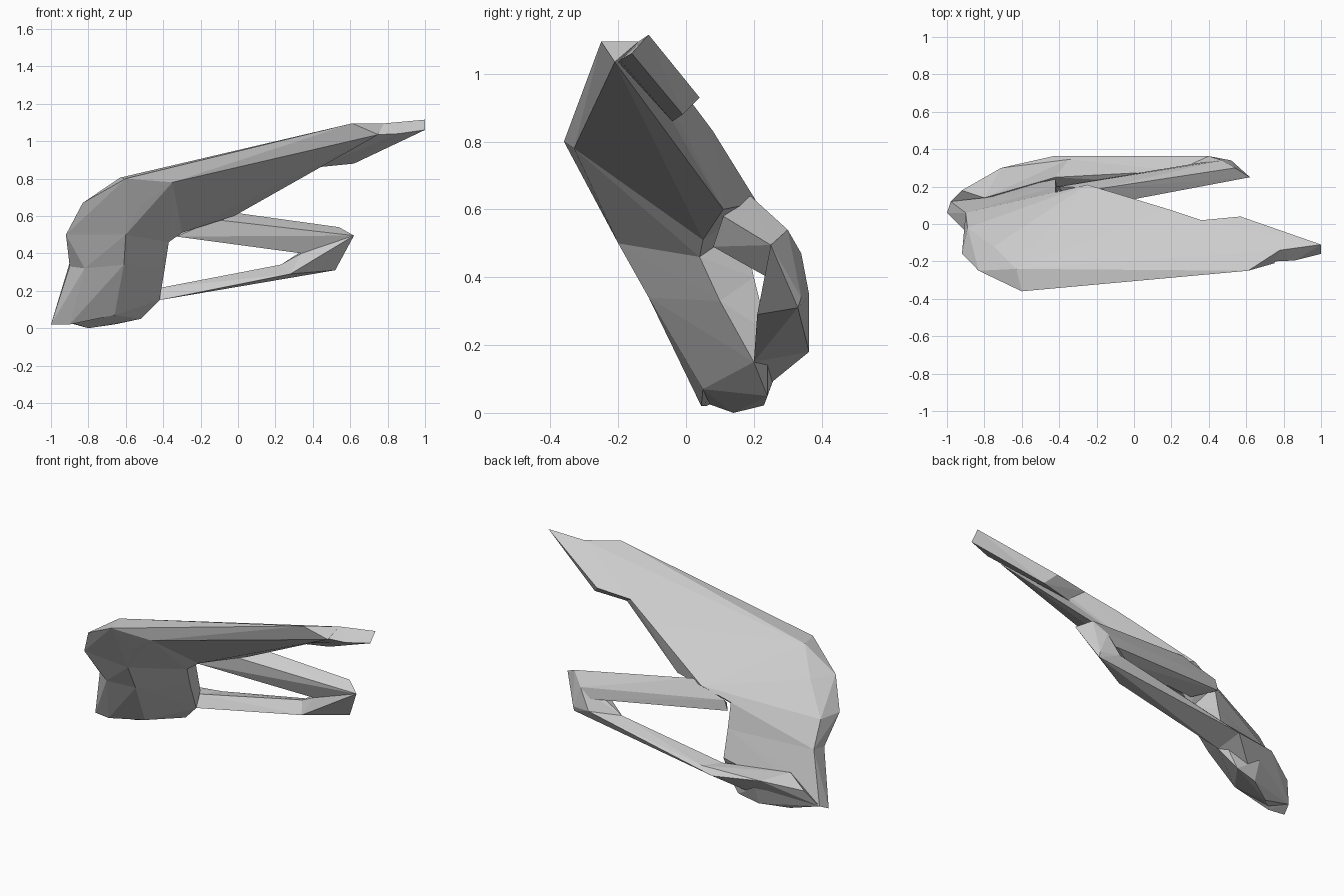
import bpy, bmesh


def facet(name, *groups):
    """Flat-faced convex solid spanned by a few cross-section points."""
    bm = bmesh.new()
    for g in groups:
        for p in g:
            bm.verts.new(p)
    res = bmesh.ops.convex_hull(bm, input=bm.verts[:])
    junk = {v for v in res["geom_interior"] + res["geom_unused"]
            if isinstance(v, bmesh.types.BMVert)}
    bmesh.ops.delete(bm, geom=list(junk), context='VERTS')
    bmesh.ops.recalc_face_normals(bm, faces=bm.faces[:])
    me = bpy.data.meshes.new(name)
    bm.to_mesh(me)
    bm.free()
    ob = bpy.data.objects.new(name, me)
    bpy.context.collection.objects.link(ob)
    return ob


# Shared cross-sections, from blade tip down to the foot
blade_end = [(.61, -.25, 1.095), (.75, -.21, 1.035), (.42, -.04, .86),
             (.36, .02, .91), (.78, -.14, 1.095)]
blade_root = [(-.60, -.36, .80), (-.35, -.33, .78), (-.30, .05, .51),
              (-.25, .21, .62), (-.63, -.24, .805)]
wrist = [(-.92, -.16, .50), (-.60, -.20, .50), (-.37, .04, .46),
         (-.42, .17, .55), (-.71, .05, .52), (-.89, -.02, .50)]
waist = [(-.90, -.04, .33), (-.82, -.09, .32), (-.61, -.11, .34), (-.39, .10, .33),
         (-.42, .20, .40), (-.76, .09, .37), (-.90, .06, .35)]
base = [(-1.0, .06, .02), (-.66, .05, .07), (-.42, .20, .15),
        (-.42, .24, .24), (-.80, .13, .22), (-.98, .12, .05), (-.90, .045, .02)]

# Main body: blade, its thin tip, bend, and lower palm
facet("blade", blade_end, blade_root, [(-.02, .11, .60), (.18, .08, .83)])
facet("blade_tip", [(.75, -.20, 1.035), (.42, -.04, .86), (.36, .02, .91), (.78, -.14, 1.095)],
      [(1.0, -.11, 1.115), (1.0, -.16, 1.06), (.86, -.195, 1.04),
       (.57, .04, .93), (.62, -.01, .88)])
facet("shoulder_bend", blade_root, wrist,
      [(-.52, -.28, .66), (-.83, -.25, .67), (-.75, -.12, .67)])
facet("upper_palm", wrist, waist)
facet("lower_palm", waist, base)

# Foot and the rear ledge that leads into the lower arm
facet("foot", base[1:3], [(-.98, .12, .05), (-.92, .16, .10), (-.80, .14, .0),
                          (-.88, .07, .025), (-.65, .23, .022), (-.52, .24, .05),
                          (-.65, .27, .13), (-.42, .24, .20)])
ledge_end = [(-.42, .20, .15), (-.42, .25, .215), (-.35, .345, .215), (-.43, .363, .18)]
facet("rear_ledge", ledge_end, [(-.98, .12, .05), (-.92, .18, .15), (-.80, .14, .215),
                                (-.71, .30, .20), (-.60, .24, .08)])

# Open loop: upper arm, lower arm and the end joint
upper_end = [(.62, .25, .495), (.54, .30, .54), (.47, .34, .47),
             (.43, .34, .41), (.34, .24, .40)]
lower_end = [(.28, .21, .29), (.23, .285, .34), (.40, .363, .35), (.52, .33, .31)]
facet("upper_arm", upper_end, [(-.12, .11, .58), (-.18, .19, .64), (-.40, .20, .57),
                               (-.42, .20, .51), (-.33, .08, .49)])
facet("lower_arm", lower_end, ledge_end)
facet("arm_joint", upper_end, lower_end, [(.52, .34, .34)])
